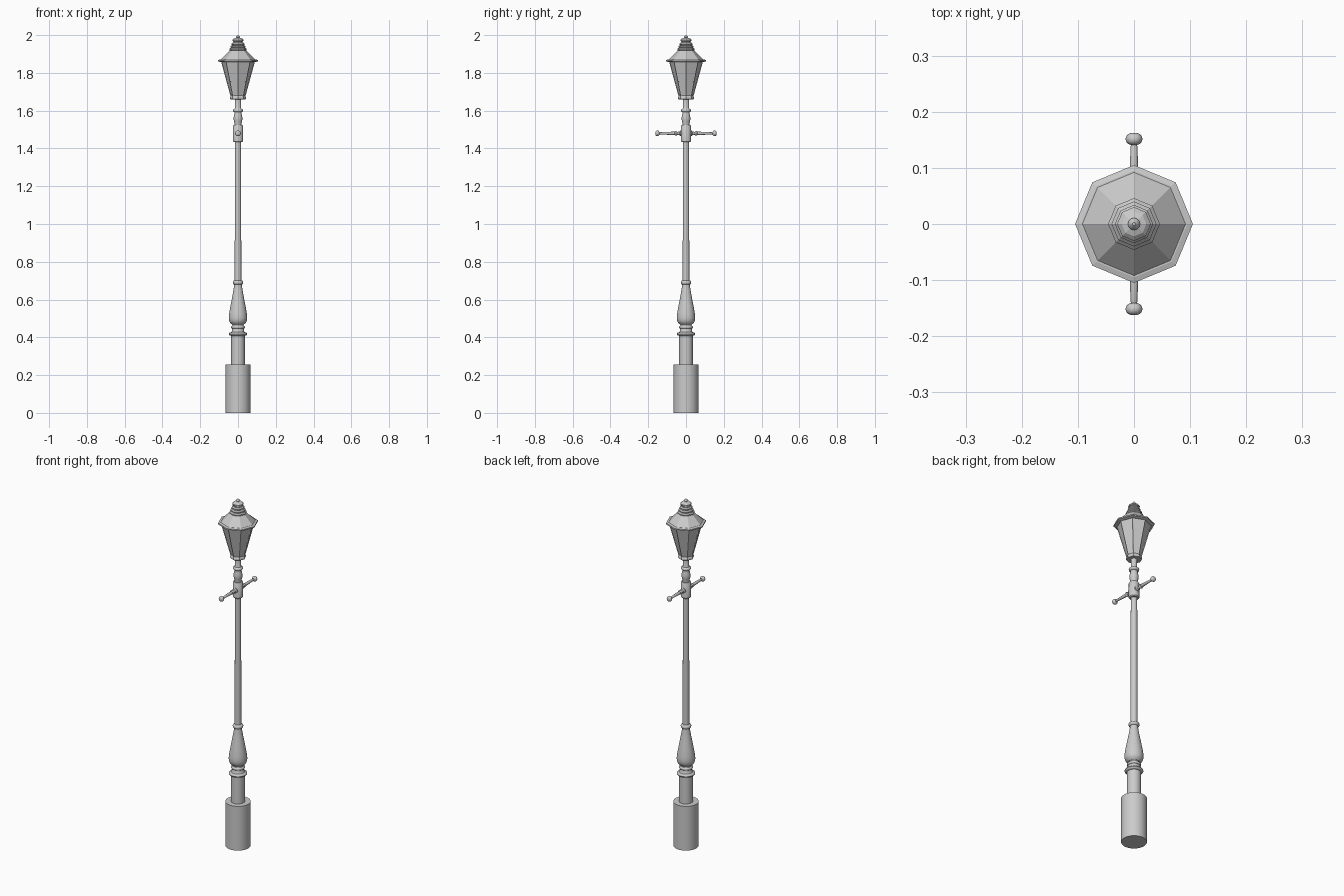
import bpy, bmesh, math
from mathutils import Matrix

if "Cube" in bpy.data.objects:
    bpy.data.objects.remove(bpy.data.objects["Cube"])


def lathe(name, profile, sides=32, smooth=True, turn=None):
    """Spin (radius, height) points about z; both ends are capped."""
    bm = bmesh.new()
    rings = []
    for r, z in profile:
        rings.append([bm.verts.new((r * math.cos(2 * math.pi * i / sides),
                                    r * math.sin(2 * math.pi * i / sides), z))
                      for i in range(sides)])
    for a, b in zip(rings, rings[1:]):
        for i in range(sides):
            j = (i + 1) % sides
            bm.faces.new((a[i], a[j], b[j], b[i]))
    bm.faces.new(rings[0][::-1])
    bm.faces.new(rings[-1])
    if turn:
        bmesh.ops.transform(bm, matrix=turn, verts=bm.verts)
    mesh = bpy.data.meshes.new(name)
    bm.to_mesh(mesh)
    bm.free()
    ob = bpy.data.objects.new(name, mesh)
    bpy.context.collection.objects.link(ob)
    if smooth:
        bpy.ops.object.select_all(action='DESELECT')
        ob.select_set(True)
        bpy.context.view_layer.objects.active = ob
        bpy.ops.object.shade_smooth_by_angle(angle=math.radians(35))
    return ob


def bead(r_in, r_out, z0, z1, n=6):
    """Half-round moulding between two heights."""
    return [(r_in + (r_out - r_in) * math.sin(math.pi * k / n),
             (z0 + z1) / 2 - (z1 - z0) / 2 * math.cos(math.pi * k / n))
            for k in range(n + 1)]


# Stepped round base
lathe("base_drum", [(.066, 0), (.066, .255)])
lathe("lower_shaft", [(.036, .25), (.036, .411)])

# Turned mouldings and vase-shaped bulb
lathe("base_moulding", bead(.036, .048, .408, .427) + [(.033, .432), (.031, .445)]
      + bead(.031, .037, .446, .461) + [(.029, .465), (.031, .472)])
lathe("vase_bulb", [(.031, .468), (.041, .476), (.047, .488), (.049, .503),
                    (.047, .525), (.041, .56), (.033, .602), (.026, .64),
                    (.021, .67), (.02, .682)])
lathe("pole_collar", bead(.019, .028, .679, .701))

# Long slim pole and its sleeve
lathe("pole", [(.0175, .69), (.0165, 1.45)])
lathe("sleeve", [(.023, 1.433), (.027, 1.438), (.027, 1.518), (.023, 1.524)])
lathe("upper_neck", [(.018, 1.52), (.018, 1.532), (.022, 1.545), (.0235, 1.558),
                     (.022, 1.572), (.018, 1.588)] + bead(.018, .027, 1.592, 1.61)
      + [(.0165, 1.613), (.0165, 1.668)])

# Ladder-rest arms, one on each side
arm = ([(.015, .02), (.015, .03), (.009, .034), (.008, .046)]
       + bead(.008, .0125, .048, .06) + [(.009, .064), (.006, .138)]
       + bead(.005, .015, .141, .162, 8))
for name, angle in (("arm_front", 90), ("arm_back", -90)):
    lathe(name, arm, 16, True, Matrix.Translation((0, 0, 1.48))
          @ Matrix.Rotation(math.radians(angle), 4, 'X'))

# Eight-sided lantern, flat faces
lathe("lantern_foot", [(.039, 1.66), (.042, 1.664), (.042, 1.67), (.036, 1.682)], 8, False)
lathe("lantern_panes", [(.036, 1.675), (.087, 1.862)], 8, False)
lathe("lantern_eave", [(.09, 1.857), (.105, 1.861), (.105, 1.868), (.095, 1.871)], 8, False)
lathe("lantern_roof", [(.095, 1.868), (.042, 1.92)], 8, False)

# Glazing bars on the corners of the lantern
for i in range(8):
    a = math.pi * i / 4
    tilt = math.atan2(.051, .187)
    lathe("glazing_bar", [(.003, 0), (.003, .192)], 4, False,
          Matrix.Rotation(a, 4, 'Z') @ Matrix.Translation((.036, 0, 1.675))
          @ Matrix.Rotation(tilt, 4, 'Y'))

# Stacked vent rings and cap
for i, r in enumerate((.046, .040, .034)):
    z = 1.917 + i * .014
    lathe("vent_ring", [(r - .005, z), (r, z + .004), (r, z + .009), (r - .006, z + .015)],
          8, False)
lathe("vent_cap", [(.024, 1.955), (.024, 1.966), (.03, 1.969), (.03, 1.975),
                   (.022, 1.982), (.011, 1.986)], 8, False)
lathe("finial", [(.007, 1.984), (.011, 1.989), (.009, 1.994), (.003, 2.0)], 12)
